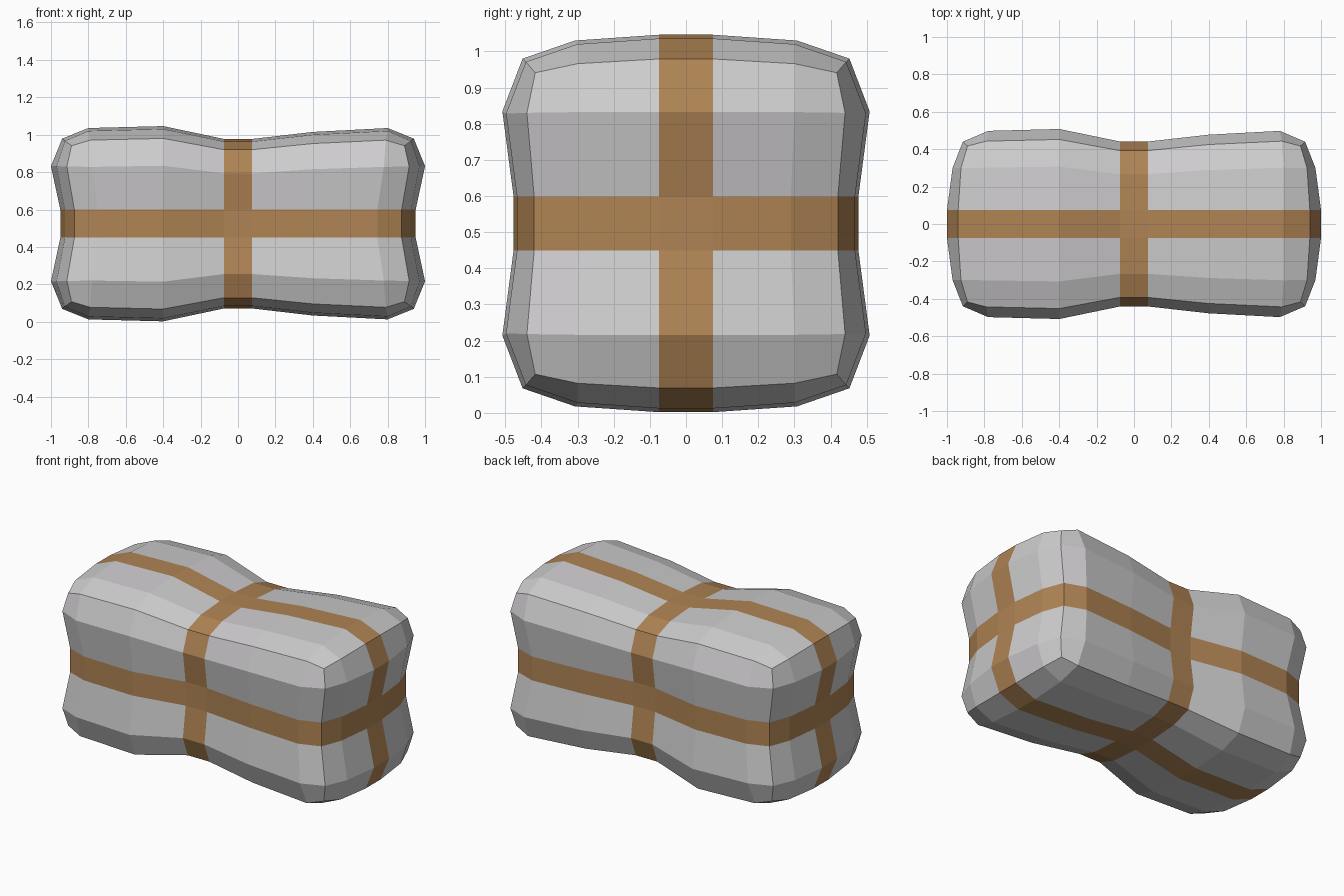
import bpy, bmesh, math

if "Cube" in bpy.data.objects:
    bpy.data.objects.remove(bpy.data.objects["Cube"])

MID = 0.524      # height of the horizontal strap
BAND = 0.075     # half width of the straps
STEPS = (-3, -2, -1, 1, 2, 3)   # grid lines across width and height (+-1 = strap edge)

# Quarter cross-section: (width line, height line) -> (y, z offset)
SECTION = {(1, 3): (BAND, 0.522), (2, 3): (0.307, 0.506), (3, 3): (0.452, 0.456),
           (3, 2): (0.508, 0.31), (3, 1): (0.477, BAND)}

# Quarter of the bulging end: (width line, height line) -> (x, y, z offset)
END = {(1, 3): (0.94, BAND, 0.455), (2, 3): (0.925, 0.3, 0.442), (3, 3): (0.89, 0.417, 0.417),
       (3, 2): (0.915, 0.44, 0.306), (3, 1): (0.875, 0.42, BAND),
       (1, 2): (1.0, BAND, 0.308), (2, 2): (0.97, 0.3, 0.308),
       (2, 1): (0.925, 0.29, BAND), (1, 1): (0.95, BAND, BAND)}

# Rings along the length: (x, scale), pinched at the middle strap
RINGS = [(-0.8, 0.98), (-0.4, 1.0), (-BAND, 0.868), (BAND, 0.868), (0.4, 0.94), (0.8, 0.98)]
# The outermost rings lean inward down the sides
LEAN = {(3, 3): 0.01, (3, 2): 0.02, (3, 1): 0.055}

# Walk once round the section
LOOP = ([(j, 3) for j in STEPS] + [(3, k) for k in STEPS[-2:0:-1]]
        + [(j, -3) for j in STEPS[::-1]] + [(-3, k) for k in STEPS[1:-1]])


def sign(v):
    return math.copysign(1, v)


def scaled(v, s):
    return v if v == BAND else v * s


bm = bmesh.new()


def body_ring(x, s):
    ring = {}
    for j, k in LOOP:
        key = (abs(j), abs(k))
        y, z = SECTION[key]
        px = x - sign(x) * LEAN.get(key, 0) if abs(x) > 0.7 else x
        ring[j, k] = bm.verts.new((px, sign(j) * scaled(y, s), MID + sign(k) * scaled(z, s)))
    return ring


def end_cap(side):
    grid = {}
    for j in STEPS:
        for k in STEPS:
            x, y, z = END[abs(j), abs(k)]
            grid[j, k] = bm.verts.new((side * x, sign(j) * y, MID + sign(k) * z))
    for j0, j1 in zip(STEPS, STEPS[1:]):
        for k0, k1 in zip(STEPS, STEPS[1:]):
            bm.faces.new([grid[j0, k0], grid[j1, k0], grid[j1, k1], grid[j0, k1]])
    return grid


# Loft from end to end
rings = [end_cap(-1)] + [body_ring(x, s) for x, s in RINGS] + [end_cap(1)]
for a, b in zip(rings, rings[1:]):
    for p, q in zip(LOOP, LOOP[1:] + LOOP[:1]):
        bm.faces.new([a[p], a[q], b[q], b[p]])
bmesh.ops.recalc_face_normals(bm, faces=bm.faces)

# Straps: faces lying on any of the three middle planes
for f in bm.faces:
    c = f.calc_center_median()
    f.material_index = int(min(abs(c.x), abs(c.y), abs(c.z - MID)) < 0.02)
    f.smooth = False

mesh = bpy.data.meshes.new("strapped_bundle")
bm.to_mesh(mesh)
bm.free()
for name, colour in (("pale_grey_cloth", (0.62, 0.61, 0.62, 1)), ("brown_strap", (0.43, 0.23, 0.088, 1))):
    mat = bpy.data.materials.new(name)
    mat.diffuse_color = colour
    mat.use_nodes = True
    mat.node_tree.nodes["Principled BSDF"].inputs["Base Color"].default_value = mat.diffuse_color
    mesh.materials.append(mat)
bundle = bpy.data.objects.new("strapped_bundle", mesh)
bpy.context.collection.objects.link(bundle)
